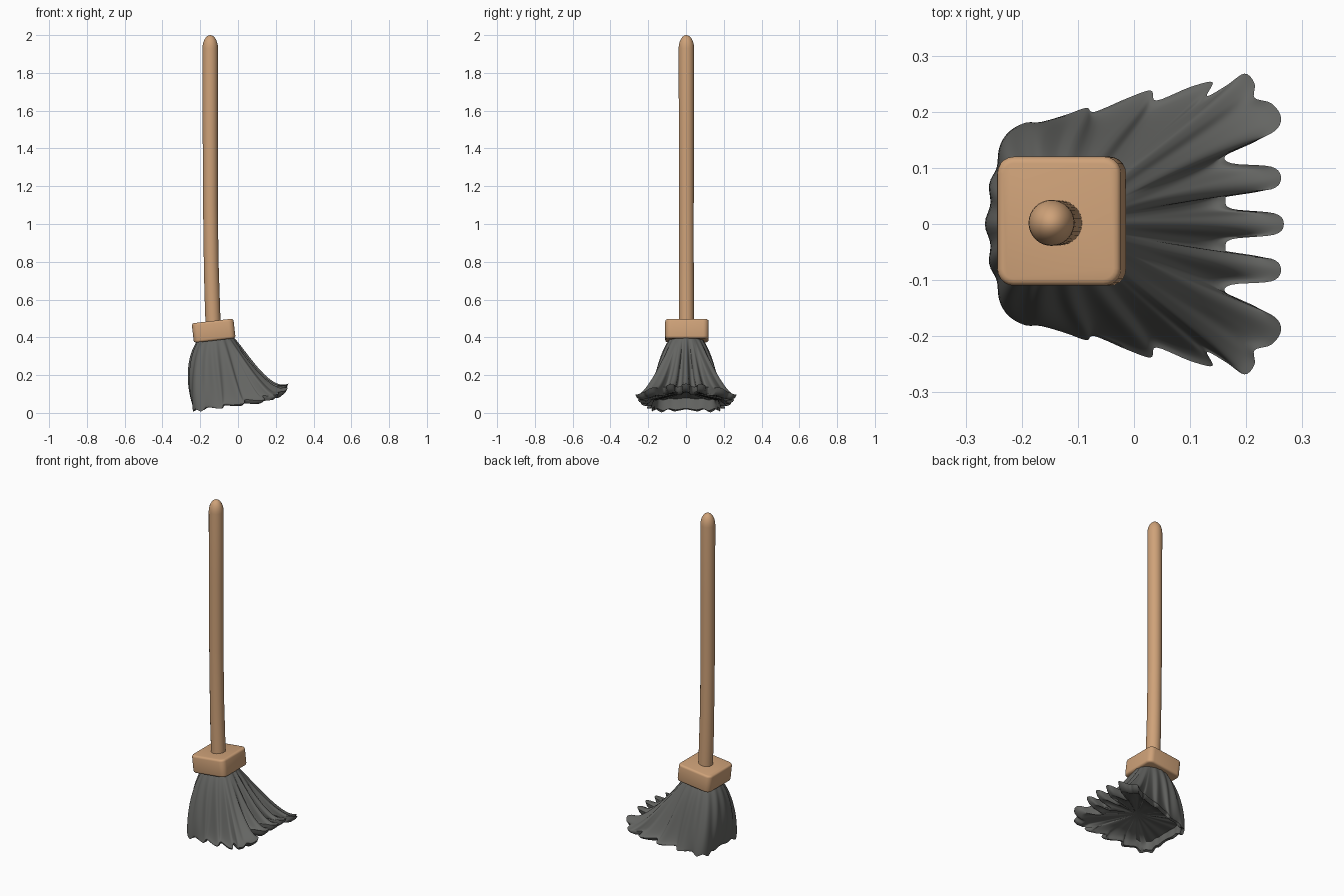
import bpy, bmesh, math
from mathutils import Vector

if "Cube" in bpy.data.objects:
    bpy.data.objects.remove(bpy.data.objects["Cube"])


def material(name, rgb):
    m = bpy.data.materials.new(name)
    m.diffuse_color = (*rgb, 1)
    m.use_nodes = True
    m.node_tree.nodes["Principled BSDF"].inputs["Base Color"].default_value = m.diffuse_color
    return m


wood = material("warm wood", (0.62, 0.36, 0.19))
grey = material("charcoal bristle", (0.128, 0.13, 0.123))


def make_object(name, bm, mat, angle=40):
    bmesh.ops.recalc_face_normals(bm, faces=bm.faces)
    me = bpy.data.meshes.new(name)
    bm.to_mesh(me)
    bm.free()
    me.materials.append(mat)
    ob = bpy.data.objects.new(name, me)
    bpy.context.collection.objects.link(ob)
    bpy.ops.object.select_all(action='DESELECT')
    ob.select_set(True)
    bpy.context.view_layer.objects.active = ob
    bpy.ops.object.shade_smooth_by_angle(angle=math.radians(angle))
    return ob


def loft(rings, end_tip):
    """Bridge closed rings, closing the last one to a point."""
    bm = bmesh.new()
    vs = [[bm.verts.new(p) for p in r] for r in rings]
    n = len(vs[0])
    for a, b in zip(vs, vs[1:]):
        for i in range(n):
            j = (i + 1) % n
            bm.faces.new((a[i], a[j], b[j], b[i]))
    tip = bm.verts.new(end_tip)
    for i in range(n):
        bm.faces.new((vs[-1][i], vs[-1][(i + 1) % n], tip))
    return bm


def catmull(a, b, c, d, t):
    return 0.5 * (2 * b + (c - a) * t + (2 * a - 5 * b + 4 * c - d) * t * t
                  + (3 * b - a - 3 * c + d) * t ** 3)


# handle: slightly bowed pole with a domed end (z, x, radius)
path = [(0.42, -0.130, 0.040), (0.50, -0.133, 0.040), (0.65, -0.138, 0.040),
        (0.80, -0.142, 0.039), (1.10, -0.146, 0.039), (1.50, -0.147, 0.040),
        (1.93, -0.147, 0.041)]
for k in range(1, 7):
    a = k / 7 * math.pi / 2
    path.append((1.93 + 0.07 * math.sin(a), -0.147, 0.041 * math.cos(a)))
rings = [[(x + r * math.cos(i * math.tau / 32), 0.002 + r * math.sin(i * math.tau / 32), z)
          for i in range(32)] for z, x, r in path]
make_object("handle", loft(rings, (-0.147, 0.002, 2.0)), wood, 60)

# block: tilted rounded box holding the bristles
bm = bmesh.new()
bmesh.ops.create_cube(bm, size=1)
for v in bm.verts:
    v.co = Vector((v.co.x * 0.222, v.co.y * 0.23, v.co.z * 0.104))
upright = [e for e in bm.edges if abs(e.verts[0].co.z - e.verts[1].co.z) > 0.05]
bmesh.ops.bevel(bm, geom=upright, offset=0.03, segments=5, profile=0.5, affect='EDGES')
rim = [e for e in bm.edges if abs(e.verts[0].co.z - e.verts[1].co.z) < 0.001]
bmesh.ops.bevel(bm, geom=rim, offset=0.012, segments=3, profile=0.5, affect='EDGES')
block = make_object("block", bm, wood, 50)
block.location = (-0.129, 0.005, 0.435)
block.rotation_euler = (0, math.radians(-6.5), 0)

# bristles: hem of lock tips and notches, half of it, mirrored across y
half = [(0.267, 0, .155), (0.25, 0.019, .15), (0.175, 0.027, .142), (0.163, 0.043, .138),
        (0.175, 0.058, .142), (0.245, 0.062, .148), (0.262, 0.082, .152), (0.245, 0.102, .145),
        (0.175, 0.108, .138), (0.163, 0.122, .135), (0.20, 0.142, .13), (0.25, 0.165, .135),
        (0.262, 0.19, .13), (0.245, 0.215, .115), (0.215, 0.225, .11), (0.215, 0.25, .10),
        (0.197, 0.268, .095), (0.165, 0.247, .09), (0.13, 0.228, .09), (0.14, 0.253, .07),
        (0.10, 0.244, .065), (0.04, 0.220, .07), (0.03, 0.238, .05), (-0.01, 0.225, .045),
        (-0.07, 0.20, .05), (-0.085, 0.207, .025), (-0.12, 0.195, .025),
        (-0.165, 0.182, .03), (-0.195, 0.180, .008), (-0.225, 0.162, .02),
        (-0.238, 0.13, .003), (-0.236, 0.095, .018), (-0.232, 0.06, .008), (-0.232, 0, .018)]
ctrl = [Vector(p) for p in half]
ctrl += [Vector((p.x, -p.y, p.z)) for p in reversed(ctrl[1:-1])]
N, SUB = len(ctrl), 5
hem = [catmull(ctrl[i - 1], ctrl[i], ctrl[(i + 1) % N], ctrl[(i + 2) % N], k / SUB)
       for i in range(N) for k in range(SUB)]

# smoothed hem steers the body, so the folds fade out towards the block
M, W = len(hem), 13
soft = [sum((hem[(i + k) % M] for k in range(-W, W + 1)), Vector()) / (2 * W + 1)
        for i in range(M)]
pairs = list(zip(hem, soft))


def outer(h, s, t):
    """Point on the flaring outside, t = 0 at the block and 1 at the hem."""
    a = math.atan2(s.y, s.x + 0.08)
    c, sn = math.cos(a), math.sin(a)
    top = Vector((-0.12 + 0.08 * c, 0.072 * sn, 0.41 + 0.01 * c))
    p1 = top + Vector((0.08 * c, 0.08 * sn, -0.09))
    off = -0.03 - 0.06 * c + 0.01 * c * c
    p2 = s.lerp(h, 0.4) + Vector((off * c, off * sn, 0.05 - 0.08 * c - 0.015 * c * c))
    u = 1 - t
    p = top * u ** 3 + p1 * 3 * u * u * t + p2 * 3 * u * t * t + h * t ** 3
    fold = 0.004 * math.cos(16 * a) * math.sin(math.pi * t)
    return p + Vector((fold * c, fold * sn, fold * 0.5 * (1 + c)))


def inner(h, s, t):
    """Hollow underside, set in from the outside and lower at the raised front."""
    p = outer(h, s, t)
    raised = max(0.0, min(1.0, h.z / 0.14))
    p = Vector((-0.06 + (p.x + 0.06) * 0.92, p.y * 0.92, p.z - 0.04 * raised))
    p.z = max(p.z, 0.004)
    return p


STEPS = 20
rings = [[outer(h, s, k / STEPS) for h, s in pairs] for k in range(STEPS + 1)]
lip = []
for h, s in pairs:
    p = h.lerp(inner(h, s, 0.97), 0.5)
    lip.append(p + Vector((h.x + 0.06, h.y, 0)).normalized() * 0.008)
rings.append(lip)
rings += [[inner(h, s, t) for h, s in pairs] for t in (0.97, 0.9, 0.82)]
# shallow ceiling of the hollow
ceiling = Vector((-0.02, 0, 0.11))
last = rings[-1]
for f in (0.3, 0.65):
    rings.append([p.lerp(ceiling, f) for p in last])
make_object("bristles", loft(rings, ceiling), grey, 70)
